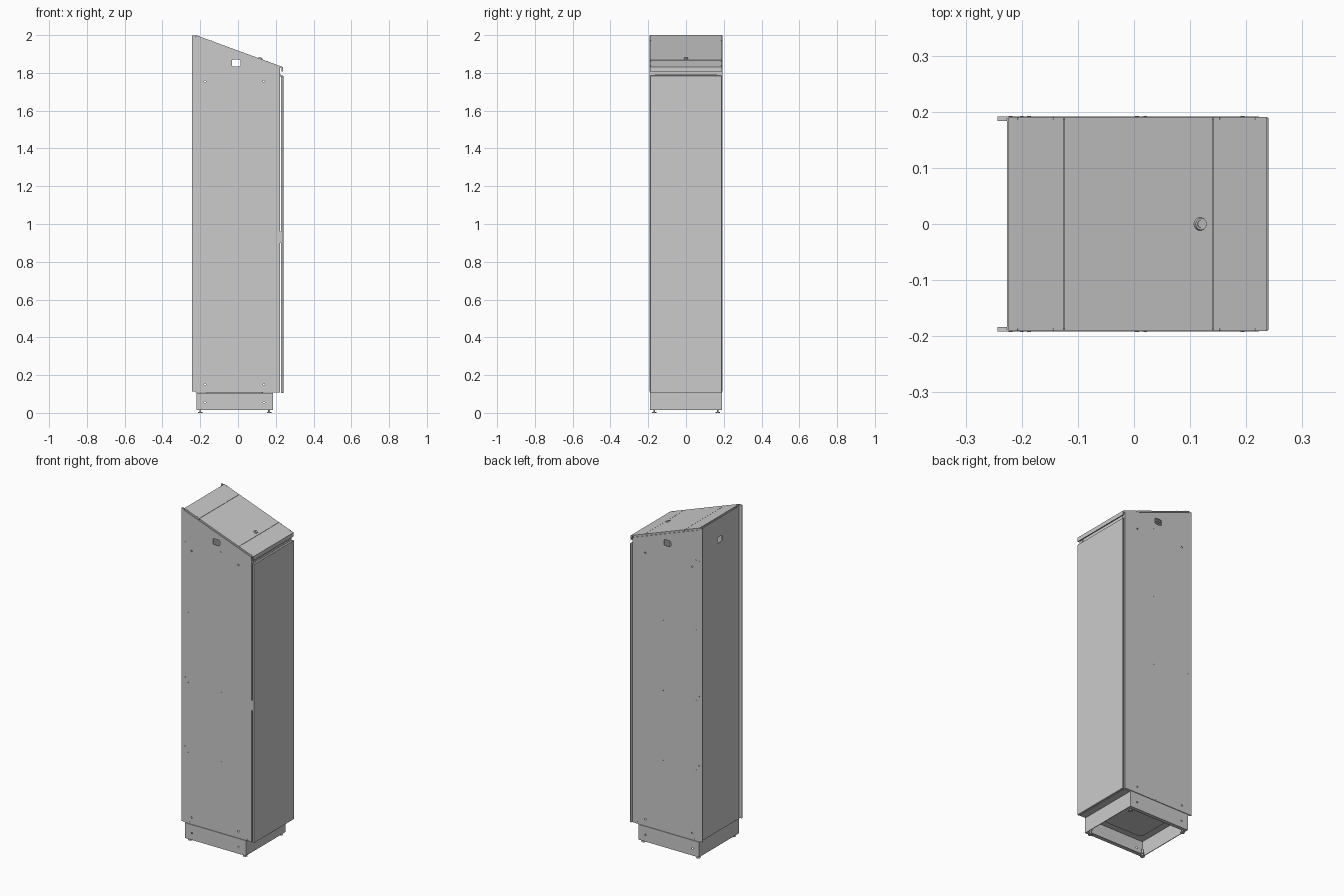
import bpy, bmesh, math
from mathutils import Matrix, Vector

if "Cube" in bpy.data.objects:
    bpy.data.objects.remove(bpy.data.objects["Cube"])

SLOPE = 0.366
TILT = Matrix.Rotation(math.atan(SLOPE), 4, 'Y')


def top(x):
    return 2.0 - SLOPE * (x + 0.224)


def finish(name, bm):
    bmesh.ops.recalc_face_normals(bm, faces=bm.faces)
    me = bpy.data.meshes.new(name)
    bm.to_mesh(me)
    bm.free()
    ob = bpy.data.objects.new(name, me)
    bpy.context.collection.objects.link(ob)
    return ob


def add_prism(bm, pts, t0, t1, axis='Y'):
    """Extrude a profile (horizontal, z) along the Y or X axis."""
    def co(a, b, t):
        return (a, t, b) if axis == 'Y' else (t, a, b)
    lo = [bm.verts.new(co(a, b, t0)) for a, b in pts]
    hi = [bm.verts.new(co(a, b, t1)) for a, b in pts]
    bm.faces.new(lo)
    bm.faces.new(hi[::-1])
    n = len(pts)
    for i in range(n):
        j = (i + 1) % n
        bm.faces.new((lo[i], hi[i], hi[j], lo[j]))


def prism(name, pts, t0, t1, axis='Y'):
    bm = bmesh.new()
    add_prism(bm, pts, t0, t1, axis)
    return finish(name, bm)


def rect(a0, a1, b0, b1):
    return [(a0, b0), (a1, b0), (a1, b1), (a0, b1)]


def box(name, x0, x1, y0, y1, z0, z1):
    return prism(name, rect(x0, x1, z0, z1), y0, y1)


def round_rect(cx, cz, w, h, r, n=5):
    pts = []
    for k, (sx, sz) in enumerate(((1, 1), (-1, 1), (-1, -1), (1, -1))):
        for i in range(n):
            a = math.pi / 2 * (k + i / (n - 1))
            pts.append((cx + sx * (w / 2 - r) + r * math.cos(a),
                        cz + sz * (h / 2 - r) + r * math.sin(a)))
    return pts


def circle(cx, cz, r, n=12):
    return [(cx + r * math.cos(2 * math.pi * i / n), cz + r * math.sin(2 * math.pi * i / n))
            for i in range(n)]


def cylinder(name, r, depth, loc, rot=Matrix(), r2=None, n=20):
    bm = bmesh.new()
    bmesh.ops.create_cone(bm, cap_ends=True, segments=n, radius1=r, radius2=r if r2 is None else r2,
                          depth=depth, matrix=Matrix.Translation(loc) @ rot)
    return finish(name, bm)


def cut(ob, profiles, t0, t1, axis='Y'):
    """Punch the profiles through an object and bake the result."""
    bm = bmesh.new()
    for p in profiles:
        add_prism(bm, p, t0, t1, axis)
    cutter = finish("cutter", bm)
    mod = ob.modifiers.new("holes", 'BOOLEAN')
    mod.operation, mod.solver, mod.object = 'DIFFERENCE', 'EXACT', cutter
    dg = bpy.context.evaluated_depsgraph_get()
    me = bpy.data.meshes.new_from_object(ob.evaluated_get(dg))
    ob.modifiers.clear()
    ob.data = me
    bpy.data.objects.remove(cutter)


# Hole and screw positions shared by both sides
HOLE_X = (-0.175, 0.137)
side_holes = [circle(x, z, 0.005) for x in HOLE_X for z in (0.15, 1.755)]
side_holes.append(round_rect(-0.01, 1.852, 0.046, 0.036, 0.009))
screws = [(-0.22, z) for z in (0.15, 0.567, 0.985, 1.4, 1.8)]
screws += [(x, z) for x in (-0.2, 0.02) for z in (0.538, 0.957, 1.38, 1.8)]
screws += [(x, 0.118) for x in (-0.187, 0.005, 0.193)]

for s, side in ((-1, "front"), (1, "back")):
    def ys(a, b):
        return sorted((s * a, s * b))

    # Sloped side wall with folded edges
    wall = prism(side + "_side_wall",
                 [(-0.243, 0.112), (0.223, 0.112), (0.223, top(0.223) - 0.012),
                  (-0.224, 1.988), (-0.224, 1.998), (-0.243, 1.998)], *ys(0.188, 0.192))
    cut(wall, side_holes, -0.25, 0.25)
    box(side + "_rear_fold", -0.243, -0.226, *ys(0.184, 0.188), 0.112, 1.998)
    box(side + "_door_jamb", 0.217, 0.223, *ys(0.165, 0.188), 0.112, 1.81)

    # Rail that carries the sloped lid
    prism(side + "_lid_rail", [(-0.222, top(-0.222) - 0.03), (0.22, top(0.22) - 0.03),
                               (0.22, top(0.22) - 0.008), (-0.222, top(-0.222) - 0.008)],
          *ys(0.17, 0.187))

    # Wall and plinth screws
    bm = bmesh.new()
    for x, z in screws:
        add_prism(bm, circle(x, z, 0.0035, 10), *ys(0.190, 0.1928))
    finish(side + "_wall_screws", bm)

    # Lid edge screws
    for x in (-0.205, -0.142, 0.155, 0.218):
        cylinder(side + "_lid_screw", 0.003, 0.003, (x, s * 0.188, top(x)), TILT, n=10)

    # Plinth long wall
    skirt = box(side + "_plinth_wall", -0.219, 0.185, *ys(0.186, 0.190), 0.014, 0.106)
    cut(skirt, [circle(x, 0.055, 0.005) for x in HOLE_X], -0.25, 0.25)
    box(side + "_plinth_lip", -0.215, 0.181, *ys(0.168, 0.186), 0.014, 0.018)

    # Levelling feet with corner brackets
    for x in (-0.2, 0.165):
        y = s * 0.168
        cylinder("foot_pad", 0.013, 0.006, (x, y, 0.003), r2=0.010)
        cylinder("foot_stud", 0.005, 0.04, (x, y, 0.025), n=12)
        cylinder("foot_nut", 0.009, 0.007, (x, y, 0.0215), n=6)

# Rear wall with cable opening
rear = box("rear_wall", -0.226, -0.222, -0.188, 0.188, 0.112, 1.99)
cut(rear, [round_rect(0, 1.86, 0.046, 0.036, 0.009)], -0.24, -0.21, 'X')

# Floor plate with a pan on its underside
box("floor_plate", -0.225, 0.223, -0.188, 0.188, 0.107, 0.113)
bm = bmesh.new()
bmesh.ops.create_cube(bm, size=1, matrix=Matrix.Translation((-0.017, 0, 0.103))
                      @ Matrix.Diagonal((0.30, 0.28, 0.010, 1)))
bmesh.ops.bevel(bm, geom=[e for e in bm.edges if abs((e.verts[0].co - e.verts[1].co).z) > 0.005],
                offset=0.02, segments=4, profile=0.5, affect='EDGES')
finish("floor_pan", bm)

# Plinth end walls
for name, x in (("plinth_rear_wall", -0.219), ("plinth_door_side_wall", 0.181)):
    box(name, x, x + 0.004, -0.186, 0.186, 0.014, 0.106)

# Sloped lid: rear strip, hatch and front strip with a downturned lip
for name, x0, x1 in (("lid_rear_strip", -0.224, -0.1255), ("lid_hatch", -0.1240, 0.1395)):
    prism(name, [(x0, top(x0) - 0.008), (x1, top(x1) - 0.008), (x1, top(x1)), (x0, top(x0))],
          -0.191, 0.191)
x0, x1 = 0.1410, 0.237
prism("lid_front_strip", [(x0, top(x0) - 0.008), (0.231, top(0.231) - 0.008), (0.231, 1.807),
                          (x1, 1.807), (x1, top(x1)), (x0, top(x0))], -0.191, 0.191)
for name, x in (("rear_seam_backing", -0.125), ("front_seam_backing", 0.14)):
    prism(name, [(x - 0.015, top(x - 0.015) - 0.011), (x + 0.015, top(x + 0.015) - 0.011),
                 (x + 0.015, top(x + 0.015) - 0.008), (x - 0.015, top(x - 0.015) - 0.008)],
          -0.17, 0.17)

# Round lock on the hatch
base = Vector((0.118, 0, top(0.118)))
up = TILT.to_3x3() @ Vector((0, 0, 1))
locks = [cylinder("lock_collar", 0.012, 0.006, base + up * 0.002, TILT, r2=0.0105, n=32),
         cylinder("lock_core", 0.007, 0.004, base + up * 0.0055, TILT, n=24)]
for ob in locks:
    bpy.context.view_layer.objects.active = ob
    ob.select_set(True)
    bpy.ops.object.shade_smooth_by_angle(angle=math.radians(35))
    ob.select_set(False)
bm = bmesh.new()
bmesh.ops.create_cube(bm, size=1, matrix=Matrix.Translation(base + up * 0.0078) @ TILT
                      @ Matrix.Diagonal((0.009, 0.002, 0.001, 1)))
finish("lock_key_bar", bm)

# Door opening header, sill and seal
box("door_header", 0.213, 0.217, -0.188, 0.188, 1.74, 1.826)
box("door_sill", 0.217, 0.223, -0.165, 0.165, 0.113, 0.14)
box("door_top_seal", 0.217, 0.226, -0.165, 0.183, 1.778, 1.795)

# Flat door with folded rim, latch on the edge
door = box("door", 0.227, 0.240, -0.190, 0.190, 0.105, 1.785)
bev = door.modifiers.new("edge", 'BEVEL')
bev.width, bev.segments = 0.0015, 1
box("door_latch", 0.217, 0.229, -0.189, -0.170, 0.90, 0.96)
